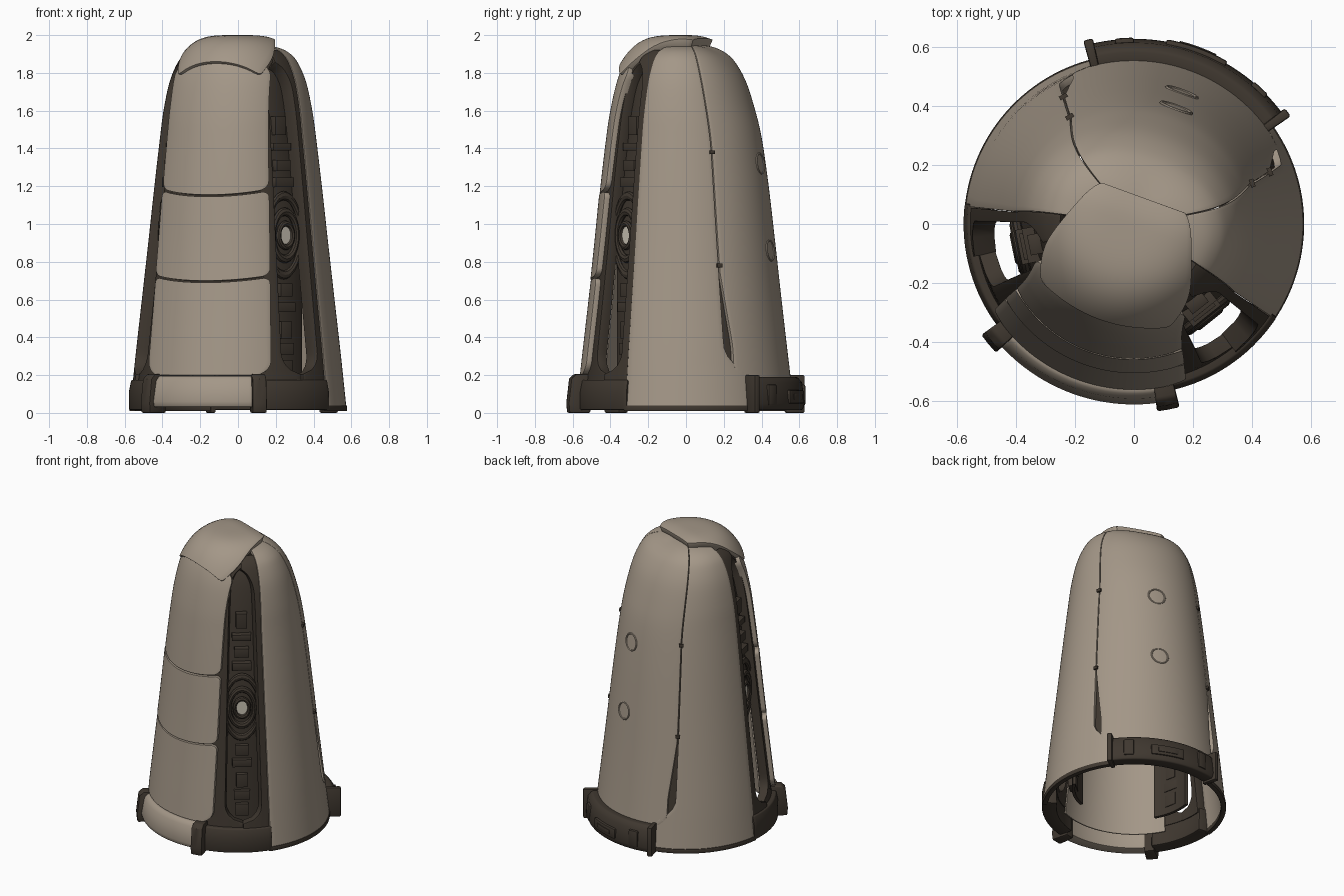
import bpy, math
from mathutils import Vector

if "Cube" in bpy.data.objects:
    bpy.data.objects.remove(bpy.data.objects["Cube"])

TURN = -110  # world angle of the front of the pod


def material(name, rgb):
    m = bpy.data.materials.new(name)
    m.diffuse_color = (*rgb, 1)
    m.use_nodes = True
    m.node_tree.nodes["Principled BSDF"].inputs["Base Color"].default_value = m.diffuse_color
    return m


BEIGE = material("warm beige", (0.37, 0.31, 0.245))
DARK = material("dark brown", (0.05, 0.039, 0.029))
PALE = material("pale lens", (0.62, 0.57, 0.48))

# Height, side radius, back radius, front radius of the bell
PROFILE = [(0, .577, .577, .577), (.3, .546, .54, .545), (.6, .512, .505, .512),
           (.9, .478, .472, .48), (1.2, .445, .437, .45), (1.45, .416, .40, .42),
           (1.6, .397, .362, .397), (1.75, .366, .31, .362), (1.85, .325, .25, .322),
           (1.9, .285, .195, .28), (1.93, .23, .13, .23), (1.945, .15, .07, .15),
           (1.95, .02, .02, .02)]


def spline(rows, t):
    """Smooth curve through rows, t counted in rows."""
    n = len(rows) - 1
    i = max(0, min(int(t), n - 1))
    f = t - i
    a, b, c, d = (rows[max(0, min(k, n))] for k in (i - 1, i, i + 1, i + 2))
    return [q + .5 * f * (r - p + f * (2 * p - 5 * q + 4 * r - s + f * (3 * (q - r) + s - p)))
            for p, q, r, s in zip(a, b, c, d)]


def t_at(z):
    lo, hi = 0.0, len(PROFILE) - 1.0
    for _ in range(40):
        mid = (lo + hi) / 2
        if spline(PROFILE, mid)[0] < z:
            lo = mid
        else:
            hi = mid
    return lo


def radius(phi, t):
    z, side, back, front = spline(PROFILE, t)
    c = math.cos(math.radians(phi))
    return side + ((front if c > 0 else back) - side) * c * c


def polar(phi, r, z):
    a = math.radians(phi + TURN)
    return Vector((r * math.cos(a), r * math.sin(a), z))


def finish(ob, mat, bevel=0.0, thick=0.0):
    if not ob.data.materials:
        ob.data.materials.append(mat)
    if thick:
        m = ob.modifiers.new("thickness", 'SOLIDIFY')
        m.thickness, m.offset = thick, -1
    if bevel:
        m = ob.modifiers.new("soft_edge", 'BEVEL')
        m.width, m.segments, m.limit_method = bevel, 2, 'ANGLE'
        m.angle_limit = math.radians(45)
    bpy.ops.object.select_all(action='DESELECT')
    ob.select_set(True)
    bpy.context.view_layer.objects.active = ob
    bpy.ops.object.convert(target='MESH')
    bpy.ops.object.shade_smooth_by_angle(angle=math.radians(38))
    return ob


def build(name, verts, faces, mat, bevel=0.0, thick=0.0):
    me = bpy.data.meshes.new(name)
    me.from_pydata(verts, [], faces)
    ob = bpy.data.objects.new(name, me)
    bpy.context.collection.objects.link(ob)
    return finish(ob, mat, bevel, thick)


def grid(name, rows, mat, thick, bevel):
    w = len(rows[0])
    faces = [(i * w + j, i * w + j + 1, (i + 1) * w + j + 1, (i + 1) * w + j)
             for i in range(len(rows) - 1) for j in range(w - 1)]
    return build(name, [p for r in rows for p in r], faces, mat, bevel, thick)


def patch(name, z0, z1, limits, mat, off=0.0, thick=.025, bevel=.006, n=48, cols=20,
          sign=1, bow=(0, 0), rad=None):
    """Piece of the bell wall; limits(z, t) gives its two edge angles."""
    t0, t1 = t_at(z0), t_at(z1)
    rows = []
    for i in range(n + 1):
        v = .5 - .5 * math.cos(math.pi * i / n)
        t = t0 + (t1 - t0) * v
        z = spline(PROFILE, t)[0]
        a, b = limits(z, t)
        if sign < 0:
            a, b = -b, -a
        row = []
        for j in range(cols + 1):
            phi = a + (b - a) * j / cols
            r = radius(phi, t) + off
            if rad:
                r = rad(r)
            dz = (bow[0] * (1 - v) + bow[1] * v) * (1 - (phi / 40) ** 2)
            row.append(polar(phi, r, z - dz))
        rows.append(row)
    return grid(name, rows, mat, thick, bevel)


def arc(name, a, b, profile, mat, bevel=.008):
    """Closed (radius, height) profile swept from angle a to b."""
    n = max(2, int((b - a) / 2.5))
    k = len(profile)
    verts = [polar(a + (b - a) * i / n, r, z) for i in range(n + 1) for r, z in profile]
    faces = [(i * k + j, (i + 1) * k + j, (i + 1) * k + (j + 1) % k, i * k + (j + 1) % k)
             for i in range(n) for j in range(k)]
    faces += [tuple(range(k)), tuple(range(n * k + k - 1, n * k - 1, -1))]
    return build(name, verts, faces, mat, bevel)


def block(r0, r1, z0, z1):
    return [(r0, z0), (r1, z0), (r1, z1), (r0, z1)]


def place(name, phi, r, z, mat, scale=(1, 1, 1), tilt=0.0, bevel=0.0):
    """Stand the newest primitive on the wall with its z axis pointing outward."""
    ob = bpy.context.object
    ob.name = name
    ob.location = polar(phi, r, z)
    out = polar(phi, math.cos(tilt), math.sin(tilt))
    ob.rotation_euler = out.to_track_quat('Z', 'Y').to_euler()
    ob.scale = scale
    return finish(ob, mat, bevel)


def ring(name, phi, r, z, major, minor, mat, scale=(1, 1, 1), tilt=0.0):
    bpy.ops.mesh.primitive_torus_add(major_radius=major, minor_radius=minor,
                                     major_segments=32, minor_segments=8)
    place(name, phi, r, z, mat, scale, tilt)


def box(name, phi, r, z, size, mat):
    bpy.ops.mesh.primitive_cube_add(size=1)
    place(name, phi, r, z, mat, size, 0, .004)


# Edge of the side shells towards the back: flares at the foot, closes at the top
def seam(z):
    foot = 14 * min(1, max(0, (.36 - z) / .16)) ** 2
    return 133 - 4.5 * min(z, 1.4) / 1.4 - 20 * max(0, z - 1.4) ** 1.3 + foot


def back_edge(z, t):
    e = seam(max(z, .4)) + .8 + 5 * max(0, min(1, (.75 - z) / .4))
    e += 9 * max(0, (.26 - z) / .09) ** 2
    return e, 360 - e


# Half width in degrees of the slot with rounded ends
def slot(z):
    d = max((z - 1.70) / .15, (.32 - z) / .11, 0)
    return 12.5 * math.sqrt(max(0, 1 - d * d))


# Main shells
patch("back_shell", .17, 1.9495, back_edge, BEIGE, n=60, cols=36)
for s, side in ((1, "right"), (-1, "left")):
    patch("side_shell_" + side, .035, 1.9495, lambda z, t: (76 + 4 * max(0, z - 1.5), seam(z)),
          BEIGE, sign=s, n=70)
    patch("seam_backing_" + side, .1, 1.8, lambda z, t: (seam(max(z, .4)) - 6, seam(max(z, .4)) + 20),
          DARK, off=-.028, thick=.01, bevel=0, cols=6, sign=s)
    patch("slot_rail_" + side, .15, 1.92, lambda z, t: (58.5 + slot(z), 75.7 + 4 * max(0, z - 1.5)),
          DARK, off=-.004, thick=.075, bevel=.006, cols=8, sign=s, n=60)
patch("front_frame", .15, 1.92, lambda z, t: (-58.5 + slot(z), 58.5 - slot(z)), DARK,
      off=-.022, thick=.055, bevel=.008, cols=36, n=60)
patch("front_liner", .1, 1.9, lambda z, t: (-44, 44), BEIGE, off=-.082, thick=.008, bevel=0)


# Three stacked front panels with rounded corners
def panel_limits(z0, z1, c0, c1):
    def limits(z, t):
        w = .355 - .05 * z
        for d, c in ((z - z0, c0), (z1 - z, c1)):
            if d < c:
                w -= c - math.sqrt(max(0, c * c - (c - d) ** 2))
        a = math.degrees(math.asin(w / radius(38, t)))
        return -a, a
    return limits


for name, z0, z1, c0, c1, bow, off in (
        ("lower_front_panel", .20, .72, .08, .035, (0, .03), .006),
        ("middle_front_panel", .73, 1.175, .035, .035, (.03, .03), .008),
        ("upper_front_panel", 1.185, 1.86, .04, .09, (.03, 0), .006)):
    patch(name, z0, z1, panel_limits(z0, z1, c0, c1), BEIGE, off=off, thick=.04,
          bevel=.012, bow=bow, cols=28, n=40)

# Cap: rows of (depth, half width) over a flattened dome
CAP = [(-.345, .21), (-.31, .238), (-.2, .258), (-.12, .25), (.02, .2), (.075, .17), (.095, .15)]
rows = []
for i in range(31):
    y, w = spline(CAP, i / 30 * (len(CAP) - 1))
    row = []
    for j in range(25):
        u = j / 12 - 1
        x = w * u
        yy = y + .045 * u * u * max(0, -y - .2) / .145
        rho = (x / .32) ** 2 + (yy / .345) ** 2 * (yy < 0)
        z = 2.0 - .14 * rho ** 2 - (.02 * (yy / .1) ** 2 if yy > 0 else 0)
        a = math.radians(TURN + 90)
        row.append((x * math.cos(a) - yy * math.sin(a), x * math.sin(a) + yy * math.cos(a), z))
    rows.append(row)
grid("top_cap", rows, BEIGE, .055, .012)

# Base: front sill, clamps, slot sills, thin rims, back bumper
arc("front_sill", -28, 28, [(.53, .03), (.605, .03), (.612, .06), (.592, .17), (.57, .195), (.53, .195)], BEIGE)
arc("back_bumper", 146, 214, [(.54, .015), (.618, .015), (.628, .05), (.615, .16), (.59, .19), (.54, .19)], DARK)
arc("bumper_plate", 170, 190, block(.60, .636, .05, .12), DARK)
arc("bumper_plate_inset", 174, 186, block(.60, .640, .07, .10), DARK, .004)
for s, side in ((1, "right"), (-1, "left")):
    def span(a, b):
        return (a, b) if s > 0 else (-b, -a)
    arc("front_clamp_" + side, *span(27, 34),
        [(.52, .0), (.635, .0), (.64, .05), (.625, .18), (.60, .205), (.52, .205)], DARK)
    arc("slot_sill_" + side, *span(33, 77),
        [(.485, .015), (.578, .015), (.578, .11), (.565, .175), (.49, .175)], DARK)
    arc("side_rim_" + side, *span(75, 147), block(.545, .577, .01, .04), DARK, .004)
    arc("back_bracket_" + side, *span(144.5, 147.5), block(.54, .645, .0, .20), DARK)
    arc("bumper_stud_" + side, *span(154, 160), block(.59, .632, .04, .15), DARK)

    # Recessed machinery behind each slot
    p = 58.5 * s
    patch("machine_wall_" + side, .15, 1.88, lambda z, t: (40, 80), DARK, off=-.08,
          thick=.02, bevel=0, cols=14, sign=s, rad=lambda r: min(r, .39))
    for k, (major, minor) in enumerate(((.062, .016), (.10, .018), (.14, .016))):
        ring("port_ring_%s_%d" % (side, k), p, .405 - .008 * k, .94, major, minor, DARK,
             (.8 if k else .75, 1.0 + .25 * k, 1))
    bpy.ops.mesh.primitive_cylinder_add(radius=.055, depth=.02, vertices=32)
    place("port_lens_" + side, p, .395, .94, PALE, (.7, 1.2, 1))
    for z, w, h in ((.24, .08, .08), (.34, .10, .06), (.44, .07, .09), (.56, .12, .05), (.65, .08, .07),
                    (1.22, .12, .05), (1.31, .09, .06), (1.41, .12, .04), (1.52, .07, .10)):
        box("machine_block_" + side, p, min(.39, radius(p, t_at(z)) - .07), z, (w, h, .05), DARK)

    # Seam clips
    for z in (.78, 1.38):
        box("seam_clip_" + side, s * (seam(z) + .5), radius(seam(z), t_at(z)) - .005, z,
            (.028, .02, .035), DARK)

# Round buttons on the back shell
for z in (.86, 1.32):
    ring("back_button", 180, radius(180, t_at(z)) - .002, z, .054, .006, BEIGE, tilt=.12)
